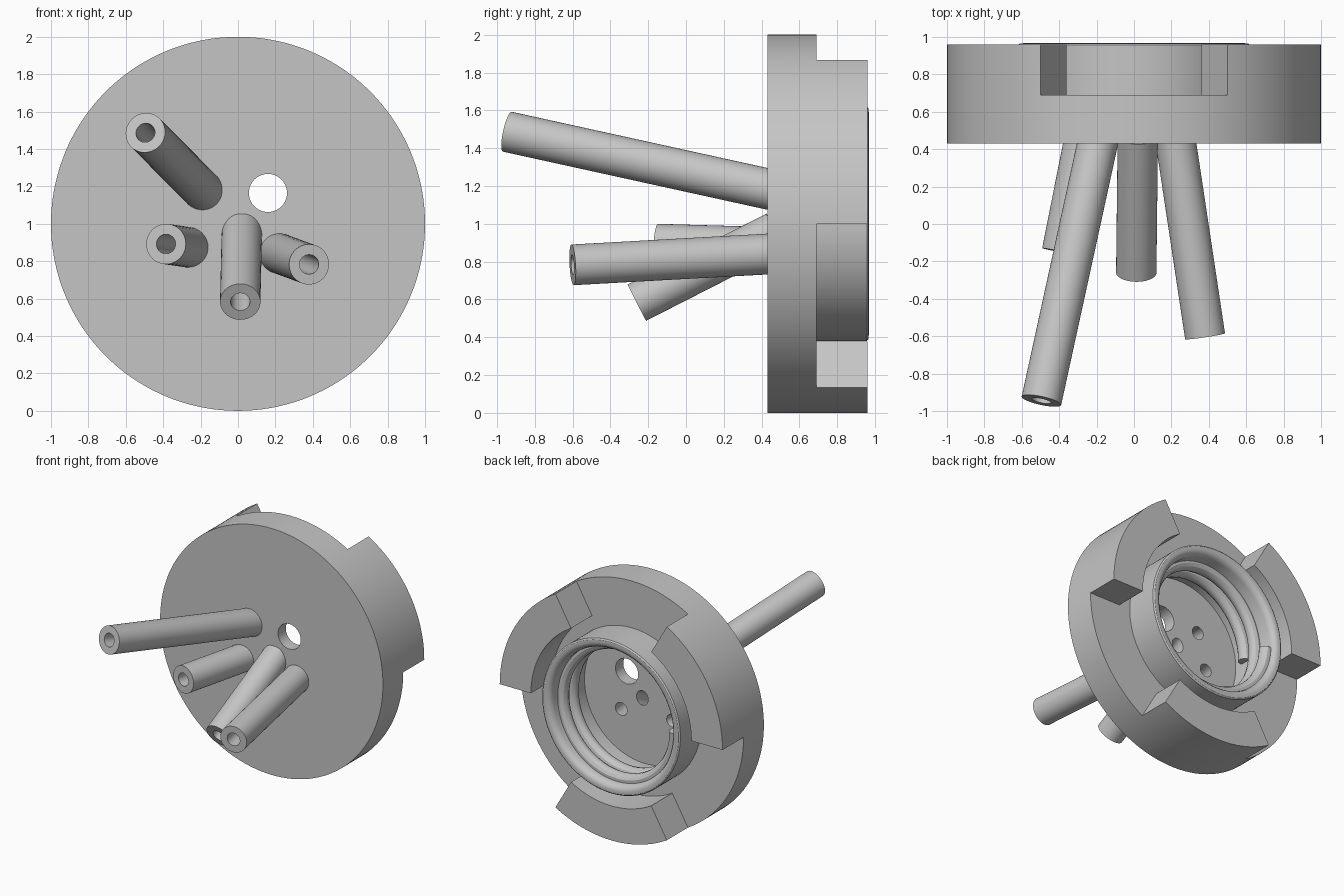
import bpy, bmesh, math
from mathutils import Vector

cube = bpy.data.objects.get("Cube")
if cube:
    bpy.data.objects.remove(cube, do_unlink=True)

grey = bpy.data.materials.new("matte grey")
grey.use_nodes = True
COLOUR = (0.56, 0.56, 0.56, 1)
grey.diffuse_color = COLOUR
grey.node_tree.nodes["Principled BSDF"].inputs["Base Color"].default_value = COLOUR

SEGMENTS = 144
FRONT, FLOOR, STEP, BACK = 0.43, 0.53, 0.69, 0.96


def lathe(bm, profile, steps):
    """Spin an (r, y) profile around the y axis."""
    verts = [bm.verts.new((r, y, 0)) for r, y in profile]
    edges = [bm.edges.new(pair) for pair in zip(verts, verts[1:])]
    bmesh.ops.spin(bm, geom=verts + edges, cent=(0, 0, 0), axis=(0, 1, 0),
                   angle=math.tau, steps=steps)
    bmesh.ops.remove_doubles(bm, verts=bm.verts, dist=1e-4)
    bmesh.ops.dissolve_degenerate(bm, edges=bm.edges, dist=1e-5)
    bmesh.ops.recalc_face_normals(bm, faces=bm.faces)


def make_object(name, bm):
    mesh = bpy.data.meshes.new(name)
    bm.to_mesh(mesh)
    bm.free()
    obj = bpy.data.objects.new(name, mesh)
    bpy.context.collection.objects.link(obj)
    mesh.materials.append(grey)
    return obj


def activate(obj):
    bpy.ops.object.select_all(action='DESELECT')
    obj.select_set(True)
    bpy.context.view_layer.objects.active = obj


def smooth(obj):
    activate(obj)
    bpy.ops.object.shade_smooth_by_angle(angle=math.radians(30))


def rod(name, start, end, profile):
    """Lathe a profile whose y runs from 0 at start to the length at end."""
    bm = bmesh.new()
    lathe(bm, profile, 40)
    obj = make_object(name, bm)
    obj.location = start
    obj.rotation_mode = 'QUATERNION'
    obj.rotation_quaternion = Vector((0, 1, 0)).rotation_difference(end - start)
    return obj


# Round housing: front disc, stepped back, threaded collar and flat cup floor
bm = bmesh.new()
lathe(bm, [(0, FRONT), (1, FRONT), (1, STEP), (0.72, STEP), (0.62, STEP),
           (0.62, 0.957), (0.61, 0.965), (0.585, 0.967), (0.565, 0.96),
           (0.55, 0.945), (0.54, 0.92), (0.54, FLOOR), (0, FLOOR)], SEGMENTS)

# Three locking lugs, each a sixth of a turn, raised from the step
lug_faces = []
for f in bm.faces:
    c = f.calc_center_median()
    turn = math.degrees(math.atan2(c.z, c.x)) % 120
    if abs(c.y - STEP) < 1e-3 and math.hypot(c.x, c.z) > 0.75 and turn < 60:
        lug_faces.append(f)
raised = bmesh.ops.extrude_face_region(bm, geom=lug_faces)["geom"]
bmesh.ops.delete(bm, geom=lug_faces, context='FACES')
bmesh.ops.translate(bm, vec=(0, BACK - STEP, 0),
                    verts=[g for g in raised if isinstance(g, bmesh.types.BMVert)])
bmesh.ops.recalc_face_normals(bm, faces=bm.faces)
housing = make_object("housing", bm)
housing.location.z = 1

# Hollow tubes: (root at the front face, tip)
TUBES = {
    "long_tube": ((-0.195, FRONT, 1.185), (-0.495, -0.945, 1.487)),
    "short_tube": ((-0.27, FRONT, 0.875), (-0.385, -0.15, 0.892)),
    "steep_tube": ((0.02, FRONT, 0.935), (0.012, -0.26, 0.583)),
    "side_tube": ((0.225, FRONT, 0.84), (0.38, -0.6, 0.783)),
}
OUTER, BORE = 0.108, 0.052
cutters = []
for name, (root, tip) in TUBES.items():
    root, tip = Vector(root), Vector(tip)
    axis = (root - tip).normalized()
    base = root + axis * 0.05
    length = (tip - base).length
    tube = rod(name, base, tip, [(BORE, 0), (OUTER, 0), (OUTER, length),
                                 (BORE, length), (BORE, 0)])
    smooth(tube)
    # Bore carried on through the cup floor
    begin = root + axis * 0.19
    cut_length = 0.4
    cutters.append(rod("bore_cutter", begin, tip,
                       [(0, 0), (BORE, 0), (BORE, cut_length), (0, cut_length)]))

# Plain through hole beside the tubes
cutters.append(rod("hole_cutter", Vector((0.16, 0.3, 1.165)), Vector((0.16, 0.7, 1.165)),
                   [(0, 0), (0.102, 0), (0.102, 0.4), (0, 0.4)]))

for cutter in cutters:
    cutter.hide_render = True
    activate(housing)
    mod = housing.modifiers.new("bore", 'BOOLEAN')
    mod.operation = 'DIFFERENCE'
    mod.solver = 'EXACT'
    mod.object = cutter
    bpy.ops.object.modifier_apply(modifier=mod.name)
    bpy.data.objects.remove(cutter, do_unlink=True)
smooth(housing)

# Rounded thread: two turns running down inside the collar
curve = bpy.data.curves.new("inner_thread", 'CURVE')
curve.dimensions = '3D'
curve.bevel_depth = 0.05
curve.bevel_resolution = 4
curve.use_fill_caps = True
spline = curve.splines.new('POLY')
COUNT = 193
spline.points.add(COUNT - 1)
for i, point in enumerate(spline.points):
    t = i / (COUNT - 1)
    a = math.pi + t * 2 * math.tau
    point.co = (0.53 * math.cos(a), 0.885 - 0.24 * t, 1 + 0.53 * math.sin(a), 1)
thread = bpy.data.objects.new("inner_thread", curve)
bpy.context.collection.objects.link(thread)
curve.materials.append(grey)
activate(thread)
bpy.ops.object.convert(target='MESH')
smooth(bpy.context.view_layer.objects.active)
